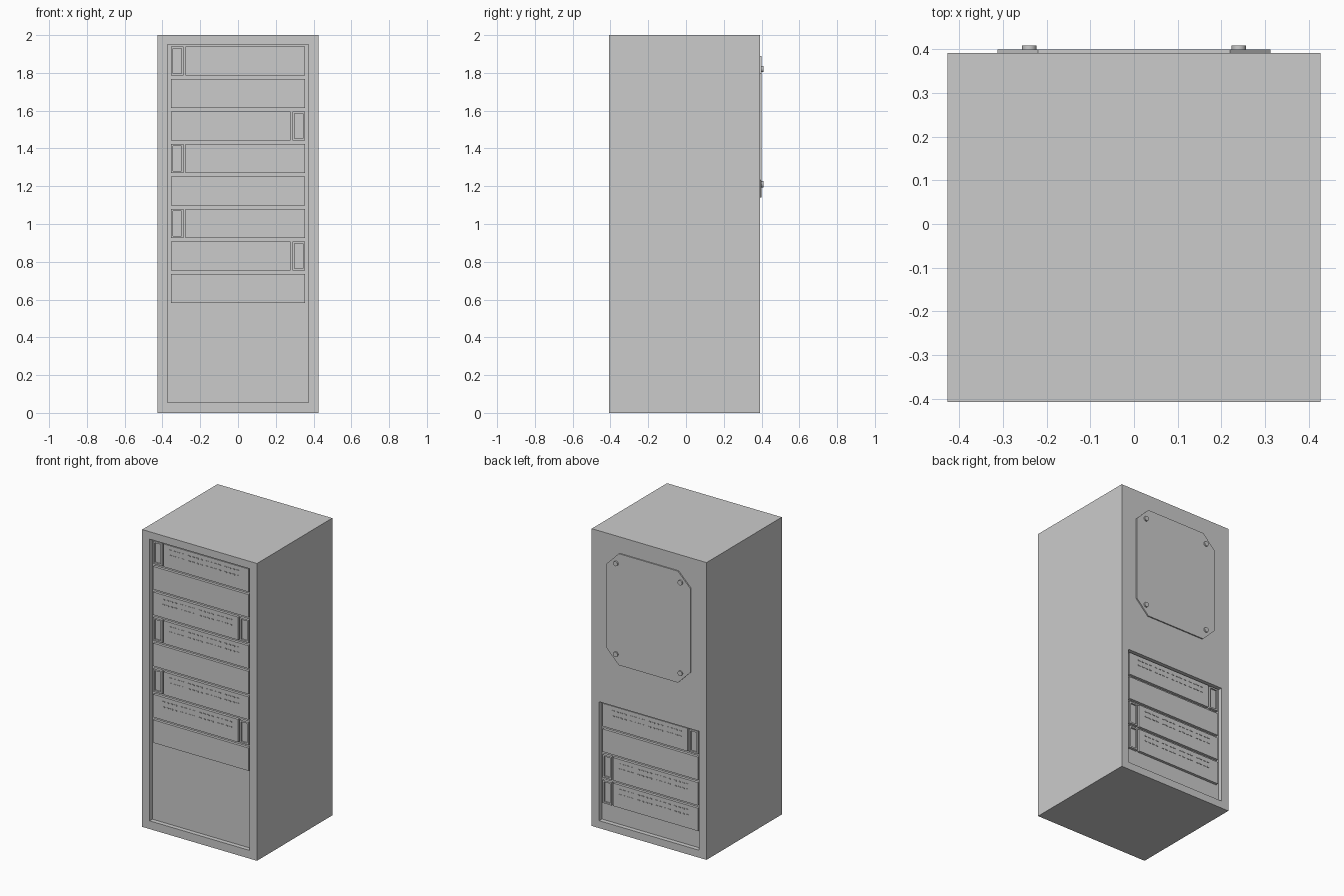
import bpy, bmesh
from mathutils import Vector

if "Cube" in bpy.data.objects:
    bpy.data.objects.remove(bpy.data.objects["Cube"])

FRONT, BACK = -0.408, 0.392
HALF_W = 0.427
PITCH, ROW_H = 0.172, 0.154


def make_object(name, bm):
    bmesh.ops.recalc_face_normals(bm, faces=bm.faces)
    mesh = bpy.data.meshes.new(name)
    bm.to_mesh(mesh)
    bm.free()
    ob = bpy.data.objects.new(name, mesh)
    bpy.context.collection.objects.link(ob)
    return ob


def add_box(bm, x, y, z):
    """Box from (min, max) pairs; returns its faces."""
    verts = bmesh.ops.create_cube(bm, size=1)["verts"]
    for v in verts:
        v.co = Vector([(a + b) / 2 + c * abs(b - a)
                       for c, (a, b) in zip(v.co, (x, y, z))])
    return list({f for v in verts for f in v.link_faces})


def box(name, x, y, z):
    bm = bmesh.new()
    add_box(bm, x, y, z)
    return make_object(name, bm)


# Cabinet with a shallow recessed bay in the front and in the lower back
cabinet = box("cabinet", (-HALF_W, HALF_W), (FRONT, BACK), (0, 2))
cutters = [
    box("front_bay_cutter", (-0.372, 0.372), (FRONT - 0.1, FRONT + 0.03), (0.055, 1.95)),
    box("back_bay_cutter", (-0.372, 0.372), (BACK - 0.03, BACK + 0.1), (0.05, 0.85)),
]
bpy.context.view_layer.objects.active = cabinet
for cutter in cutters:
    cutter.hide_render = True
    mod = cabinet.modifiers.new("bay", "BOOLEAN")
    mod.operation = "DIFFERENCE"
    mod.solver = "EXACT"
    mod.object = cutter
    bpy.ops.object.modifier_apply(modifier=mod.name)
    bpy.data.objects.remove(cutter)


def blade(name, top, side, face_y, out):
    """One rack row. side: -1/1 puts the latch at -x/+x, 0 is a blank panel."""
    bm = bmesh.new()
    z = (top - ROW_H, top)
    inner, outer = face_y - out * 0.031, face_y - out * 0.012
    y = (min(inner, outer), max(inner, outer))
    if side == 0:
        add_box(bm, (-0.354, 0.354), y, z)
        return make_object(name, bm)

    # Main panel and narrow latch panel
    span = lambda a, b: tuple(sorted((side * a, side * b)))
    add_box(bm, span(-0.354, 0.277), y, z)
    latch = add_box(bm, span(0.289, 0.354), y, z)

    # Finger recess pressed into the latch
    face = max(latch, key=lambda f: out * f.calc_center_median().y)
    bmesh.ops.inset_region(bm, faces=[face], thickness=0.015)
    moved = bmesh.ops.extrude_discrete_faces(bm, faces=[face])["faces"][0]
    for v in moved.verts:
        v.co.y -= out * 0.01

    # Two lines of tiny vent slats in groups
    tip = outer + out * 0.003
    for line in range(2):
        for i in range(16):
            x = -0.285 + i * 0.03 + (i // 4) * 0.016
            zc = top - 0.03 - line * 0.035
            add_box(bm, span(x, x + 0.018), tuple(sorted((outer, tip))),
                    (zc - 0.003, zc + 0.003))
    return make_object(name, bm)


# Rack rows, front then back
for i, side in enumerate((-1, 0, 1, -1, 0, -1, 1, 0)):
    blade(f"front_blade_{i + 1}", 1.939 - i * PITCH, side, FRONT, -1)
for i, side in enumerate((-1, 0, 1, 1)):
    blade(f"back_blade_{i + 1}", 0.84 - i * PITCH, side, BACK, 1)

# Octagonal cover plate on the upper back
hw, hh, c, zc = 0.313, 0.375, 0.093, 1.515
outline = [(hw - c, hh), (hw, hh - c), (hw, c - hh), (hw - c, -hh),
           (c - hw, -hh), (-hw, c - hh), (-hw, hh - c), (c - hw, hh)]
bm = bmesh.new()
plate_face = bm.faces.new([bm.verts.new((x, BACK - 0.002, zc + z)) for x, z in outline])
ext = bmesh.ops.extrude_face_region(bm, geom=[plate_face])["geom"]
bmesh.ops.translate(bm, vec=(0, 0.010, 0),
                    verts=[g for g in ext if isinstance(g, bmesh.types.BMVert)])
make_object("cover_plate", bm)

# Corner screws
for sx in (-1, 1):
    for z in (1.21, 1.82):
        bpy.ops.mesh.primitive_cylinder_add(
            vertices=16, radius=0.0165, depth=0.016,
            location=(sx * 0.24, 0.401, z), rotation=(1.5707963, 0, 0))
        bpy.context.object.name = "cover_screw"
        bpy.ops.object.shade_smooth_by_angle()
